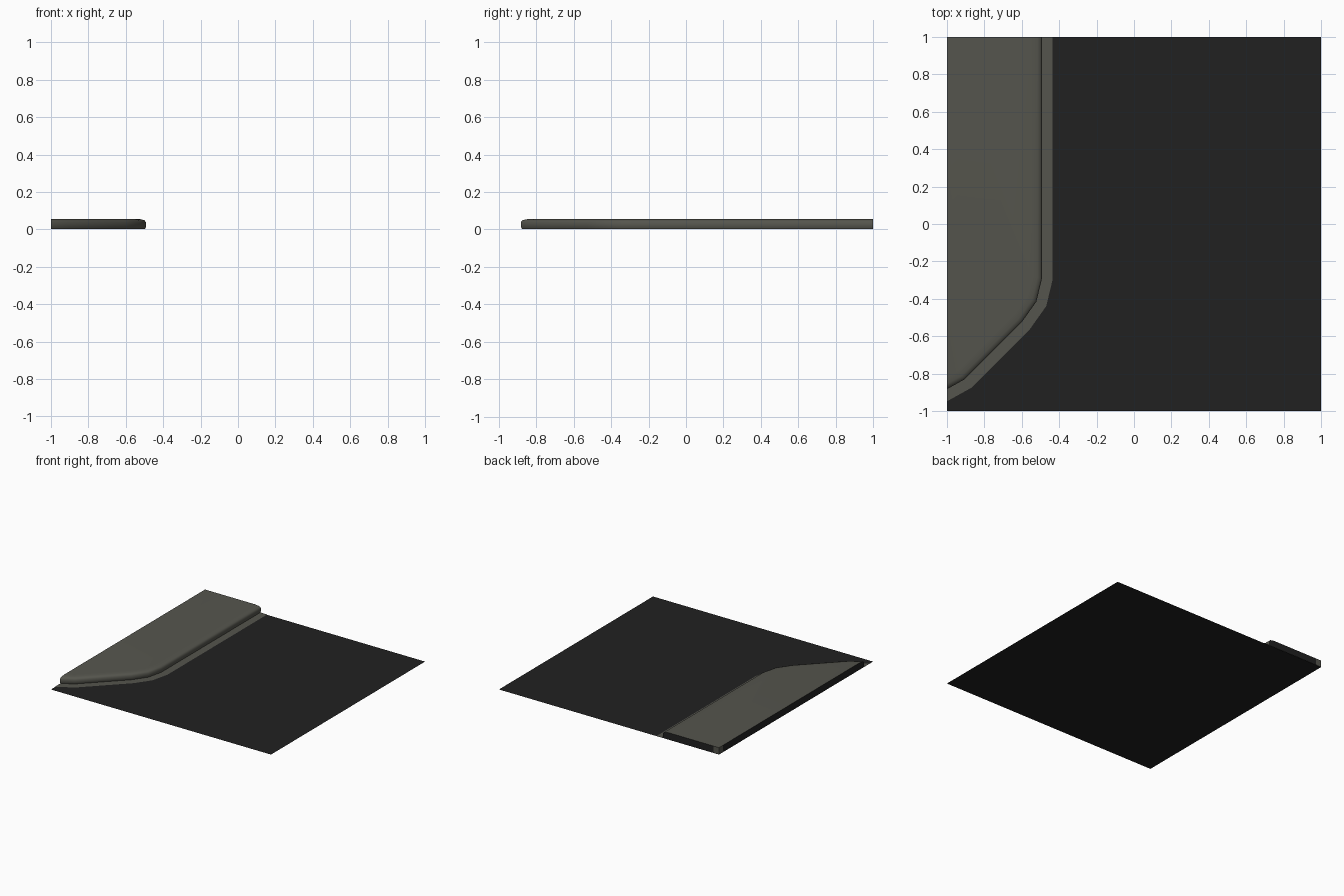
import bpy, bmesh
from mathutils import Vector

cube = bpy.data.objects.get("Cube")
if cube:
    bpy.data.objects.remove(cube, do_unlink=True)


def material(name, rgb):
    m = bpy.data.materials.new(name)
    m.use_nodes = True
    m.diffuse_color = (*rgb, 1)
    m.node_tree.nodes["Principled BSDF"].inputs["Base Color"].default_value = (*rgb, 1)
    return m


asphalt = material("dark asphalt", (0.0152, 0.0152, 0.0152))
concrete = material("grey concrete", (0.091, 0.091, 0.075))


def finish(name, bm, mats, smooth=False):
    mesh = bpy.data.meshes.new(name)
    bm.to_mesh(mesh)
    bm.free()
    for m in mats:
        mesh.materials.append(m)
    obj = bpy.data.objects.new(name, mesh)
    bpy.context.collection.objects.link(obj)
    if smooth:
        bpy.ops.object.select_all(action='DESELECT')
        obj.select_set(True)
        bpy.context.view_layer.objects.active = obj
        bpy.ops.object.shade_smooth_by_angle(angle=0.7)
    return obj


# Kerb line, from the back edge round the corner to the side edge
path = [Vector(p) for p in [(-.492, 1), (-.492, -.29), (-.522, -.415),
                            (-.6, -.525), (-.905, -.83), (-1, -.883)]]
normals = []
for a, b in zip(path, path[1:]):
    d = (b - a).normalized()
    normals.append(Vector((d.y, -d.x)))
inward = [normals[0]]
for n, k in zip(normals, normals[1:]):
    inward.append((n + k) / (1 + n.dot(k)))
inward.append(Vector((0, 1 / normals[-1].y)))


def offset_row(bm, inset, z):
    return [bm.verts.new((*(p + d * inset), z)) for p, d in zip(path, inward)]


def bridge(bm, low, high):
    for i in range(len(low) - 1):
        bm.faces.new((low[i], low[i + 1], high[i + 1], high[i]))


# Road surface
bm = bmesh.new()
bmesh.ops.create_grid(bm, x_segments=1, y_segments=1, size=1)
finish("road", bm, [asphalt])

# Flat gutter strip beside the kerb
bm = bmesh.new()
bridge(bm, offset_row(bm, -.057, .003), offset_row(bm, .015, .003))
bmesh.ops.recalc_face_normals(bm, faces=bm.faces)
for f in bm.faces:
    if f.normal.z < 0:
        f.normal_flip()
finish("gutter", bm, [concrete])

# Pavement slab with a rounded kerb edge
bm = bmesh.new()
profile = [(.006, .001), (0, .014), (0, .038), (.008, .049), (.025, .054), (.055, .057)]
rows = [offset_row(bm, inset, z) for inset, z in profile]
for low, high in zip(rows, rows[1:]):
    bridge(bm, low, high)
TOP, BASE, POST = .057, .001, .05


def pillar(x, y):
    return bm.verts.new((x, y, TOP)), bm.verts.new((x, y, BASE))


back = pillar(-1 + POST, 1)
corner = pillar(-1, 1)
side = pillar(-1, 1 - POST)
bm.faces.new(rows[-1] + [side[0], corner[0], back[0]])

# Dark cut ends with a pale post at the outer corner
walls = [bm.faces.new([r[0] for r in rows] + list(back)),
         bm.faces.new([r[-1] for r in rows] + list(side))]
bm.faces.new((back[0], corner[0], corner[1], back[1]))
bm.faces.new((corner[0], side[0], side[1], corner[1]))
for wall in walls:
    wall.material_index = 1
bmesh.ops.recalc_face_normals(bm, faces=bm.faces)
finish("pavement", bm, [concrete, asphalt], smooth=True)
